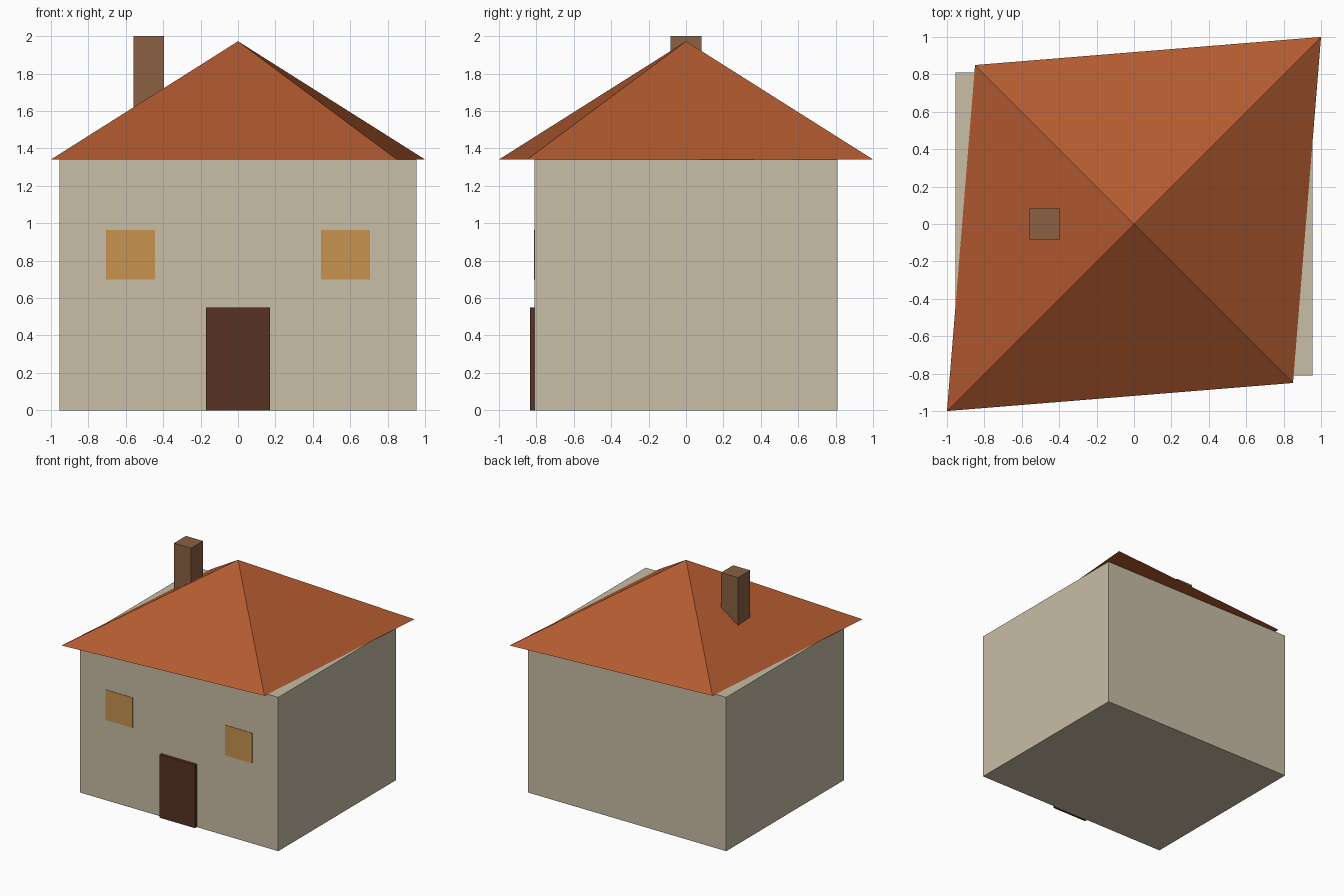
import bpy, bmesh, math

if "Cube" in bpy.data.objects:
    bpy.data.objects.remove(bpy.data.objects["Cube"])


def material(name, hex_colour):
    rgb = [int(hex_colour[i:i + 2], 16) / 255 for i in (0, 2, 4)]
    lin = [c / 12.92 if c <= 0.04045 else ((c + 0.055) / 1.055) ** 2.4 for c in rgb]
    m = bpy.data.materials.new(name)
    m.diffuse_color = (*lin, 1)
    m.use_nodes = True
    m.node_tree.nodes["Principled BSDF"].inputs["Base Color"].default_value = m.diffuse_color
    return m


WALL = material("wall_beige", "c8bda6")
ROOF = material("roof_terracotta", "b25a30")
BRICK = material("chimney_brown", "8b6042")
WOOD = material("door_dark_brown", "573424")
GLASS = material("window_amber", "c8924e")


def box(name, lo, hi, mat):
    size = [b - a for a, b in zip(lo, hi)]
    mid = [(a + b) / 2 for a, b in zip(lo, hi)]
    bpy.ops.mesh.primitive_cube_add(size=1, location=mid)
    ob = bpy.context.object
    ob.name = name
    ob.scale = size
    bpy.ops.object.transform_apply(location=False, rotation=False, scale=True)
    ob.data.materials.append(mat)
    return ob


# Walls, chimney, door
box("walls", (-0.955, -0.81, 0), (0.955, 0.81, 1.34), WALL)
box("chimney", (-0.56, -0.083, 1.5), (-0.396, 0.083, 2.0), BRICK)
box("door", (-0.17, -0.835, 0), (0.17, -0.80, 0.55), WOOD)

# Windows: thin plates on the front wall
for side, x in (("left", -0.575), ("right", 0.575)):
    box(side + "_window", (x - 0.13, -0.814, 0.70), (x + 0.13, -0.806, 0.963), GLASS)

# Roof: pyramid on a rhombus, hips softly shaded at the eaves, crisp at the peak
bm = bmesh.new()
eave, peak = 1.341, 1.973
corners = [(1, 1), (-0.85, 0.85), (-1, -1), (0.85, -0.85)]
ring = [bm.verts.new((x, y, eave)) for x, y in corners]
for i in range(4):
    top = bm.verts.new((0, 0, peak))
    bm.faces.new((ring[i], ring[(i + 1) % 4], top)).smooth = True
bm.faces.new([bm.verts.new((x, y, eave)) for x, y in reversed(corners)])
mesh = bpy.data.meshes.new("roof")
bm.to_mesh(mesh)
bm.free()
mesh.materials.append(ROOF)
bpy.context.collection.objects.link(bpy.data.objects.new("roof", mesh))
